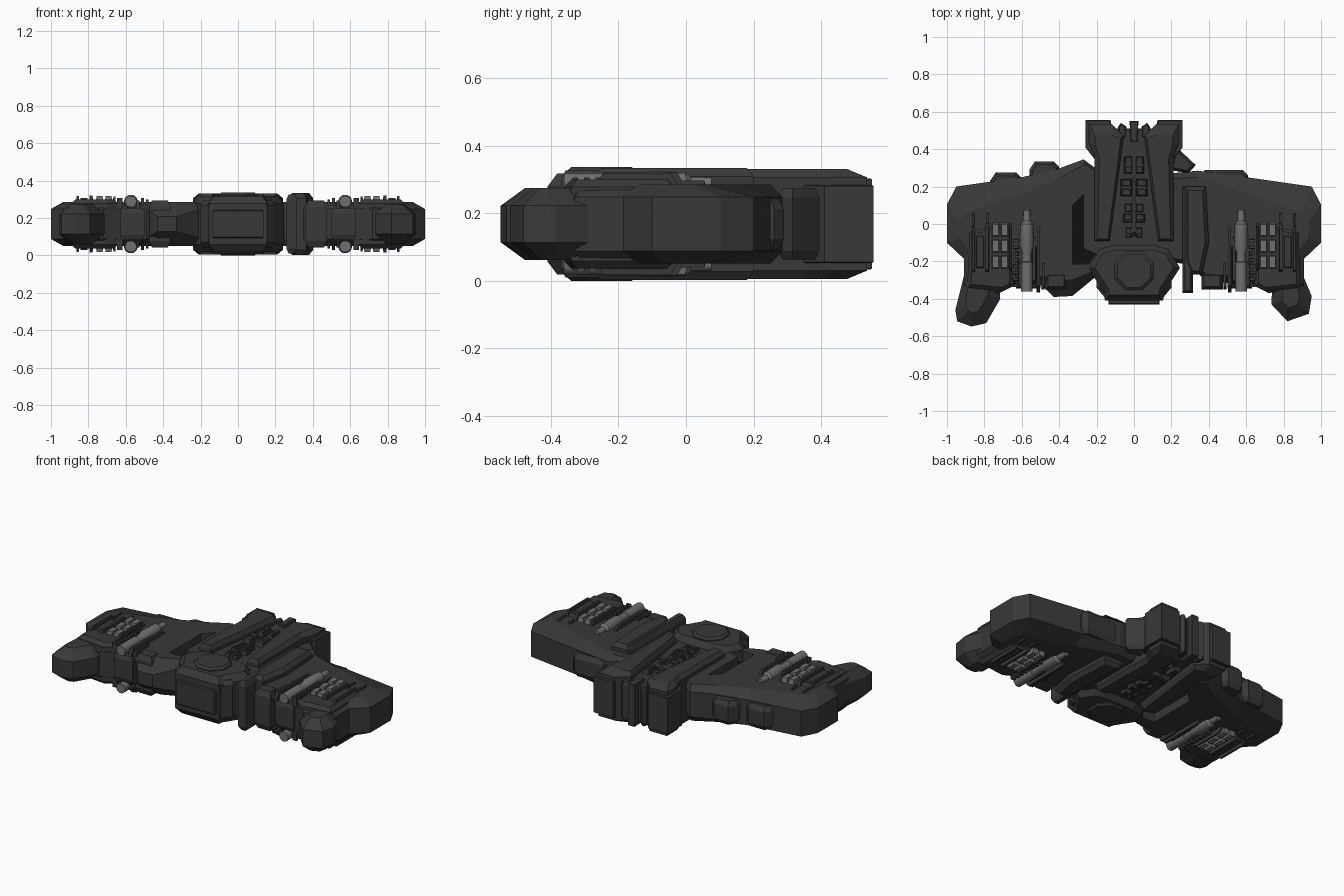
import bpy, bmesh, math
from mathutils import Vector

ZC = 0.168  # the craft is symmetric about this height


def material(name, v):
    m = bpy.data.materials.new(name)
    m.diffuse_color = (v, v, v * 1.03, 1)
    return m


DARK, LIGHT, BLACK = material("dark_hull", 0.04), material("light_metal", 0.16), material("slot_black", 0.005)


def finish(bm, name, mat=DARK):
    bmesh.ops.recalc_face_normals(bm, faces=bm.faces)
    me = bpy.data.meshes.new(name)
    bm.to_mesh(me)
    bm.free()
    ob = bpy.data.objects.new(name, me)
    bpy.context.collection.objects.link(ob)
    me.materials.append(mat)
    return ob


def inset_outline(pts, d):
    """Move every edge of the outline inward by d."""
    area = sum(a[0] * b[1] - b[0] * a[1] for a, b in zip(pts, pts[1:] + pts[:1]))
    s = 1 if area > 0 else -1
    out = []
    for i, p in enumerate(pts):
        p = Vector(p)
        e0 = (p - Vector(pts[i - 1])).normalized()
        e1 = (Vector(pts[(i + 1) % len(pts)]) - p).normalized()
        n0, n1 = Vector((-e0.y, e0.x)) * s, Vector((-e1.y, e1.x)) * s
        out.append(p + (n0 + n1) * d / (1 + n0.dot(n1)))
    return out


def slab(name, pts, h_mid, h_top, inset, mat=DARK, z=ZC):
    """Plan outline extruded up and down; inset is a distance or the outline of the top."""
    bm = bmesh.new()
    small = inset if isinstance(inset, list) else inset_outline(pts, inset)
    rings = [[bm.verts.new((p[0], p[1], z + h)) for p in o] for o, h in
             ((small, -h_top), (pts, -h_mid), (pts, h_mid), (small, h_top))]
    n = len(pts)
    for a, b in zip(rings, rings[1:]):
        for i in range(n):
            bm.faces.new((a[i], a[(i + 1) % n], b[(i + 1) % n], b[i]))
    bm.faces.new(rings[0])
    bm.faces.new(rings[3])
    return finish(bm, name, mat)


def sided(pts, s):
    return [(s * x, y) for x, y in pts]


def both(pts):
    """Complete a right half outline across x = 0."""
    return pts + [(-x, y) for x, y in reversed(pts)]


def boxes(name, specs, mat=DARK, sides=(1, -1), taper=0.8):
    """Tapered boxes (x0, x1, y0, y1, h0, h1) on top and underside."""
    bm = bmesh.new()
    for x0, x1, y0, y1, h0, h1 in specs:
        for sx in sides:
            for sz in (1, -1):
                v = bmesh.ops.create_cube(bm, size=1)["verts"]
                for q in v:
                    k = taper if q.co.z > 0 else 1
                    q.co = Vector((sx * ((x0 + x1) / 2 + q.co.x * k * (x1 - x0)),
                                   (y0 + y1) / 2 + q.co.y * k * (y1 - y0),
                                   ZC + sz * ((h0 + h1) / 2 + q.co.z * (h1 - h0))))
    return finish(bm, name, mat)


def lathe_y(name, prof, x, z, mat, n=14):
    bm = bmesh.new()
    rings = [[bm.verts.new((x + r * math.cos(2 * math.pi * i / n), y,
                            z + r * math.sin(2 * math.pi * i / n))) for i in range(n)]
             for y, r in prof]
    for a, b in zip(rings, rings[1:]):
        for i in range(n):
            bm.faces.new((a[i], a[(i + 1) % n], b[(i + 1) % n], b[i]))
    bm.faces.new(rings[0])
    bm.faces.new(rings[-1])
    ob = finish(bm, name, mat)
    bpy.context.view_layer.objects.active = ob
    ob.select_set(True)
    bpy.ops.object.shade_smooth_by_angle(angle=math.radians(35))
    ob.select_set(False)


def cut(target, cutter):
    m = target.modifiers.new("cut", 'BOOLEAN')
    m.operation, m.solver, m.object = 'DIFFERENCE', 'EXACT', cutter
    bpy.context.view_layer.objects.active = target
    bpy.ops.object.modifier_apply(modifier=m.name)
    bpy.data.objects.remove(cutter)


# Central hull with twin rear blocks
slab("central_hull", both([(0.12, 0.51), (0.125, 0.555), (0.26, 0.555), (0.26, 0.41),
                           (0.205, 0.34), (0.2, -0.3), (0.12, -0.36)]), 0.112, 0.115, 0.004)

# Wings, slightly different at each root, sloping down towards the outer rear edge
tip = [(0.60, 0.25), (0.95, 0.20), (1, 0.105), (1, -0.10), (0.91, -0.185), (0.91, -0.33),
       (0.72, -0.37), (0.62, -0.32)]
tip_top = [(0.58, 0.17), (0.90, 0.06), (0.935, 0.02), (0.93, -0.075), (0.87, -0.15), (0.87, -0.30),
           (0.71, -0.32), (0.61, -0.28)]
left = [(0.18, 0.28), (0.27, 0.345), (0.42, 0.29)] + tip + \
       [(0.49, -0.33), (0.43, -0.39), (0.33, -0.385), (0.19, -0.27)]
left_top = [(0.18, 0.26), (0.26, 0.32), (0.39, 0.25)] + tip_top + \
           [(0.48, -0.28), (0.42, -0.30), (0.33, -0.30), (0.19, -0.24)]
right = [(0.19, 0.27), (0.34, 0.285)] + tip + [(0.39, -0.31), (0.30, -0.22), (0.19, -0.2)]
right_top = [(0.19, 0.24), (0.34, 0.25)] + tip_top + [(0.39, -0.27), (0.30, -0.20), (0.19, -0.18)]
wing_l = slab("left_wing", sided(left, -1), 0.08, 0.117, sided(left_top, -1))
wing_r = slab("right_wing", right, 0.08, 0.117, right_top)
for v in wing_l.data.vertices:  # thin leading edge beside the nose
    if -0.45 < v.co.x < -0.3 and v.co.y < -0.375:
        v.co.z = ZC + (v.co.z - ZC) * 0.5

# Pipe recesses and the L-shaped slot in the left wing
for wing, s in ((wing_l, -1), (wing_r, 1)):
    cut(wing, boxes("recess_cutter", [(0.52, 0.63, -0.5, -0.12, 0.08, 0.2)], sides=(s,), taper=1))
slot = [(-0.33, 0.10), (-0.27, 0.16), (-0.27, -0.13), (-0.205, -0.16), (-0.245, -0.215), (-0.33, -0.215)]
for dz in (0.13, -0.13):
    cut(wing_l, slab("slot_cutter", slot, 0.08, 0.081, 0.0, z=ZC + dz))
slab("slot_floor", slot, 0.052, 0.053, 0.002, BLACK)

# Spine plates, one each side of the trench
for s, n in ((1, "right"), (-1, "left")):
    slab(n + "_spine_plate", sided([(0.055, 0.47), (0.12, 0.535), (0.24, 0.535), (0.24, 0.43),
                                    (0.21, 0.36), (0.21, -0.09), (0.13, -0.09)], s), 0.138, 0.163,
         sided([(0.07, 0.46), (0.12, 0.475), (0.21, 0.475), (0.205, 0.42), (0.185, 0.35),
                (0.195, -0.08), (0.14, -0.08)], s))

# Trench machinery
spec = []
for y, w, d in ((0.315, 0.055, 0.1), (0.195, 0.075, 0.1), (0.085, 0.05, 0.045), (0.03, 0.06, 0.05),
                (-0.045, 0.045, 0.06)):
    spec += [(0.008, w, y - d / 2, y + d / 2, 0.1, 0.136), (0.016, w - 0.008, y + 0.006, y + d / 2 - 0.006, 0.13, 0.142),
             (0.016, w - 0.008, y - d / 2 + 0.006, y - 0.006, 0.13, 0.142)]
boxes("trench_machinery", spec + [(0.0, 0.012, -0.08, 0.26, 0.1, 0.134)])
slab("rear_post", both([(0.024, 0.55), (0.018, 0.44)]), 0.13, 0.135, 0.004)
for s in (1, -1):
    slab("rear_bracket", sided([(0.04, 0.52), (0.07, 0.54), (0.085, 0.52), (0.085, 0.46), (0.04, 0.46)], s),
         0.1, 0.125, 0.008)

# Turret and nose
slab("turret_base", both([(0.11, -0.11), (0.19, -0.135), (0.245, -0.235), (0.165, -0.36), (0.155, -0.41)]),
     0.11, 0.15, 0.03)
slab("turret_cap", [(0.112 * math.cos(math.pi * (i + .5) / 4), -0.25 + 0.112 * math.sin(math.pi * (i + .5) / 4))
                    for i in range(8)], 0.156, 0.168, 0.014)
slab("nose_block", both([(0.2, -0.3), (0.2, -0.34), (0.155, -0.395)]), 0.1, 0.125, 0.02)
slab("nose_plate", both([(0.135, -0.38), (0.135, -0.43)]), 0.07, 0.075, 0.005)

# Right side connector, fins and strut
slab("right_connector", [(0.27, 0.2), (0.385, 0.2), (0.40, -0.1), (0.365, -0.27), (0.30, -0.27), (0.27, -0.2)],
     0.14, 0.166, 0.02)
slab("right_fin", [(0.258, 0.2), (0.315, 0.2), (0.315, -0.37), (0.258, -0.37)], 0.13, 0.158, 0.014)
slab("right_strut", [(0.22, 0.42), (0.25, 0.39), (0.33, 0.315), (0.29, 0.27), (0.19, 0.29)], 0.08, 0.105, 0.015)

# Rear edge blisters
for x0, x1, y, n in ((-0.77, -0.60, 0.275, "outer"), (-0.56, -0.40, 0.335, "inner"), (0.35, 0.61, 0.29, "right")):
    slab(n + "_rear_blister", [(x0, y - 0.12), (x0, y - 0.045), (x0 + 0.03, y), (x1 - 0.03, y),
                               (x1, y - 0.03), (x1, y - 0.12)], 0.045, 0.075, 0.018)

# Forward pods with noses falling away
slab("left_pod", [(-0.91, -0.28), (-0.955, -0.46), (-0.945, -0.52), (-0.87, -0.548), (-0.79, -0.53),
                  (-0.715, -0.40), (-0.72, -0.28)], 0.054, 0.107,
     [(-0.885, -0.28), (-0.90, -0.43), (-0.885, -0.465), (-0.86, -0.475), (-0.83, -0.465),
      (-0.78, -0.38), (-0.78, -0.28)])
slab("right_pod", [(0.91, -0.29), (0.95, -0.385), (0.935, -0.48), (0.82, -0.52), (0.735, -0.43),
                   (0.74, -0.29)], 0.054, 0.107,
     [(0.87, -0.29), (0.885, -0.385), (0.875, -0.43), (0.825, -0.45), (0.79, -0.41), (0.79, -0.29)])

# Wing armour panels with rails, light cells, comb teeth and rods
for s, n in ((1, "right"), (-1, "left")):
    slab(n + "_armour_panel", sided([(0.885, -0.04), (0.76, -0.01), (0.65, -0.01), (0.645, -0.33),
                                     (0.70, -0.36), (0.89, -0.34)], s), 0.11, 0.131, 0.02)
    slab(n + "_front_block", sided([(0.36, -0.26), (0.475, -0.26), (0.475, -0.35), (0.36, -0.35)], s),
         0.09, 0.125, 0.015)
    slab(n + "_pipe_mount", sided([(0.50, -0.2), (0.63, -0.2), (0.63, -0.345), (0.50, -0.345)], s),
         0.06, 0.085, 0.01)

boxes("panel_rails", [(0.85, 0.865, -0.27, -0.02, 0.11, 0.15), (0.775, 0.795, -0.27, 0.0, 0.11, 0.152),
                      (0.80, 0.845, -0.25, -0.05, 0.11, 0.14), (0.655, 0.668, -0.26, 0.01, 0.11, 0.148),
                      (0.853, 0.867, -0.02, 0.06, 0.11, 0.128), (0.775, 0.79, 0.0, 0.06, 0.11, 0.128)])
boxes("light_cells", [(x, x + 0.04, y - 0.075, y, 0.12, 0.15)
                      for x in (0.672, 0.72) for y in (0.005, -0.08, -0.165)], LIGHT)
boxes("comb_teeth", [(0.615, 0.65, -0.1 - i * 0.034, -0.08 - i * 0.034, 0.08, 0.138) for i in range(8)])
boxes("side_rods", [(0.502, 0.52, -0.365, 0.0, 0.1, 0.14), (0.478, 0.494, -0.35, -0.2, 0.1, 0.132),
                    (0.525, 0.545, -0.33, -0.05, 0.08, 0.125)])

# Gun-like pipes above and below each wing
pipe = [(0.075, 0.018), (0.015, 0.02), (0.0, 0.034), (-0.12, 0.037), (-0.155, 0.026), (-0.2, 0.026),
        (-0.205, 0.031), (-0.36, 0.031)]
for x in (0.573, -0.573):
    for dz in (0.12, -0.12):
        lathe_y("wing_pipe", pipe, x, ZC + dz, LIGHT)
